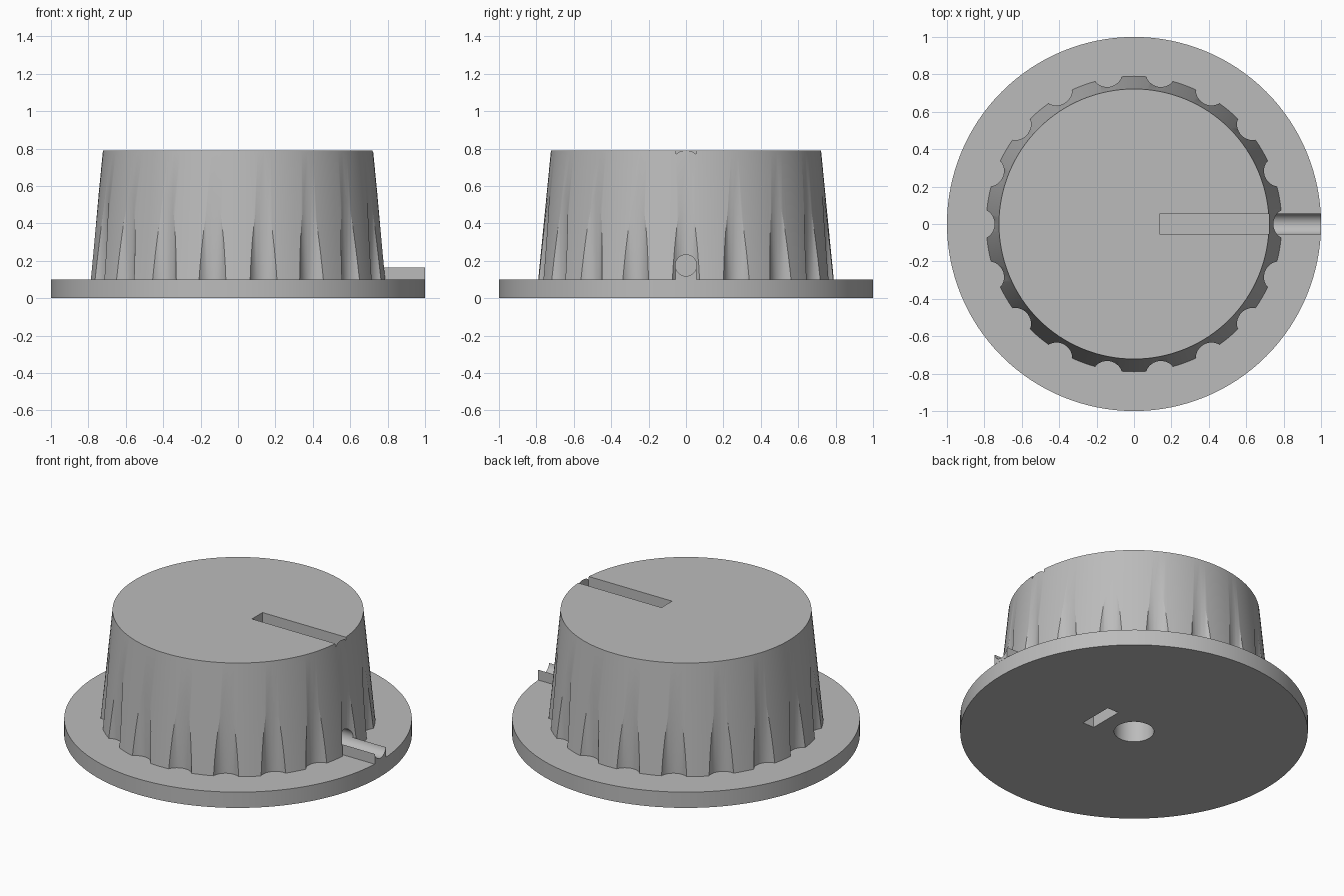
import bpy, bmesh, math
from mathutils import Matrix, Vector

if "Cube" in bpy.data.objects:
    bpy.data.objects.remove(bpy.data.objects["Cube"])

grey = bpy.data.materials.new("mid grey")
grey.diffuse_color = (0.5, 0.5, 0.5, 1)
grey.use_nodes = True
grey.node_tree.nodes["Principled BSDF"].inputs["Base Color"].default_value = grey.diffuse_color


def make(name, bm):
    me = bpy.data.meshes.new(name)
    bm.to_mesh(me)
    bm.free()
    me.materials.append(grey)
    ob = bpy.data.objects.new(name, me)
    bpy.context.collection.objects.link(ob)
    return ob


def cone(name, r1, r2, z1, z2, segs=128):
    bm = bmesh.new()
    bmesh.ops.create_cone(bm, cap_ends=True, segments=segs, radius1=r1, radius2=r2, depth=z2 - z1,
                          matrix=Matrix.Translation((0, 0, (z1 + z2) / 2)))
    return make(name, bm)


def box(name, lo, hi):
    lo, hi = Vector(lo), Vector(hi)
    bm = bmesh.new()
    bmesh.ops.create_cube(bm, size=1, matrix=Matrix.Translation((lo + hi) / 2) @ Matrix.Diagonal((*(hi - lo), 1)))
    return make(name, bm)


def cut(ob, *cutters):
    bpy.context.view_layer.objects.active = ob
    for c in cutters:
        m = ob.modifiers.new("cut", 'BOOLEAN')
        m.operation, m.solver, m.object = 'DIFFERENCE', 'EXACT', c
        bpy.ops.object.modifier_apply(modifier=m.name)


# Main solids: flange disc, tapered hub, pointer rail
flange = cone("flange", 1.0, 1.0, 0, 0.1)
hub = cone("tapered_hub", 0.79, 0.722, 0.1, 0.79)
rail = box("pointer_rail", (0.70, -0.056, 0.1), (1.0, 0.056, 0.165))

# Cutter for the 18 grip flutes around the hub
bm = bmesh.new()
for i in range(18):
    a = math.radians(20 * i)
    bmesh.ops.create_cone(bm, cap_ends=True, segments=40, radius1=0.085, radius2=0.085, depth=1.2,
                          matrix=Matrix.Translation((0.83 * math.cos(a), 0.83 * math.sin(a), 0.4)))
flutes = make("flute_cutter", bm)

# Cutters for the pointer groove, top slot, shaft hole and key slot
bm = bmesh.new()
bmesh.ops.create_cone(bm, cap_ends=True, segments=48, radius1=0.057, radius2=0.057, depth=0.5,
                      matrix=Matrix.Translation((0.9, 0, 0.175)) @ Matrix.Rotation(math.pi / 2, 4, 'Y'))
groove = make("groove_cutter", bm)
slot = box("slot_cutter", (0.135, -0.053, 0.71), (0.7218, 0.053, 0.9))
shaft = cone("shaft_cutter", 0.115, 0.115, -0.2, 0.5, 64)
key = box("key_cutter", (0.21, -0.11, -0.2), (0.29, 0.11, 0.3))

cut(hub, flutes, groove, slot, shaft, key)
cut(flange, shaft, key)
cut(rail, groove)
for c in (flutes, groove, slot, shaft, key):
    bpy.data.objects.remove(c)

# Smooth walls with crisp edges
for ob in (flange, hub, rail):
    bpy.ops.object.select_all(action='DESELECT')
    ob.select_set(True)
    bpy.context.view_layer.objects.active = ob
    bpy.ops.object.shade_smooth_by_angle(angle=math.radians(30))
